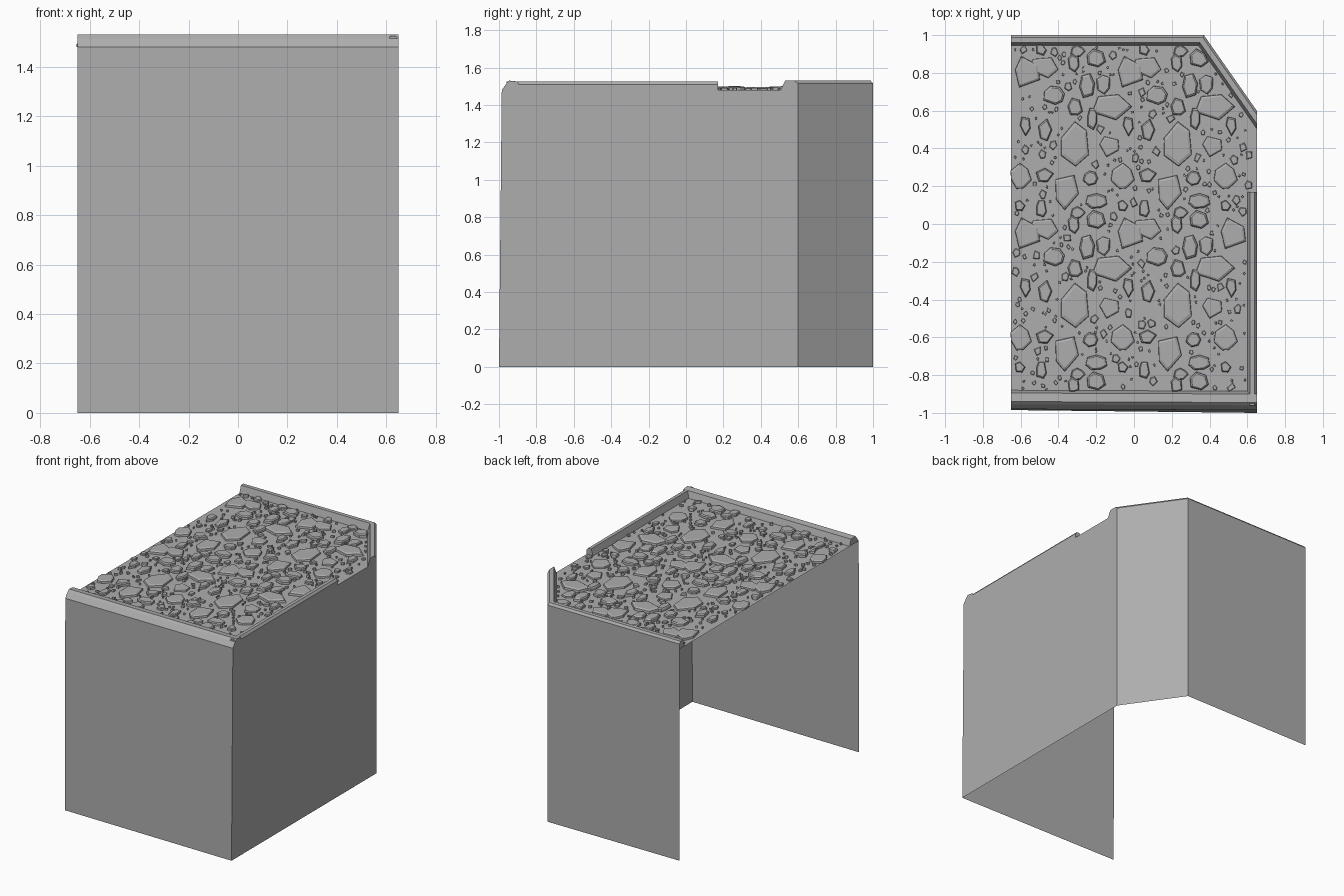
import bpy, bmesh, math, random
from mathutils import Vector

if "Cube" in bpy.data.objects:
    bpy.data.objects.remove(bpy.data.objects["Cube"])
rng = random.Random(4)
FLOOR = 1.48

stone_mat = bpy.data.materials.new("stone_grey")
stone_mat.use_nodes = True
GREY = (0.42, 0.42, 0.42, 1)
stone_mat.diffuse_color = GREY
stone_mat.node_tree.nodes["Principled BSDF"].inputs["Base Color"].default_value = GREY


def finish(name, bm, fix_normals=True):
    """Turn a bmesh into a flat shaded object."""
    if fix_normals:
        bmesh.ops.recalc_face_normals(bm, faces=bm.faces)
    mesh = bpy.data.meshes.new(name)
    bm.to_mesh(mesh)
    bm.free()
    mesh.materials.append(stone_mat)
    obj = bpy.data.objects.new(name, mesh)
    bpy.context.collection.objects.link(obj)
    return obj


def sweep(name, path, inward, profile):
    """Run a (depth, height) profile along a path; inward gives the mitre at each point."""
    bm = bmesh.new()
    rings = []
    for (x, y), (ix, iy) in zip(path, inward):
        rings.append([bm.verts.new((x + ix * d, y + iy * d, z)) for d, z in profile])
    for a, b in zip(rings, rings[1:]):
        for i in range(len(profile) - 1):
            bm.faces.new((a[i], b[i], b[i + 1], a[i + 1]))
    bm.faces.new(rings[0])
    bm.faces.new(rings[-1][::-1])
    return finish(name, bm)


# Outer walls, open on the left side and underneath
base = [(-0.65, -0.985), (0.65, -1), (0.65, 0.6), (0.37, 1), (-0.65, 1)]
top = [(-0.65, -0.98), (0.65, -0.985)] + base[2:]
bm = bmesh.new()
low = [bm.verts.new((x, y, 0)) for x, y in base]
high = [bm.verts.new((x, y, FLOOR)) for x, y in top]
for i in range(len(base) - 1):
    bm.faces.new((low[i], low[i + 1], high[i + 1], high[i]))
finish("outer_walls", bm, False)

# Ground slab
bm = bmesh.new()
bm.faces.new([bm.verts.new((x, y, FLOOR)) for x, y in top])
finish("ground", bm, False)

# Raised rims
sweep("front_rim", top[:2], [(0, 1), (0, 1)],
      [(0, FLOOR), (0.025, 1.515), (0.04, 1.53), (0.085, 1.525), (0.1, FLOOR)])
sweep("right_rim", [(0.65, -0.96), (0.65, 0.17)], [(-1, 0), (-1, 0)],
      [(0, FLOOR), (0, 1.51), (0.012, 1.525), (0.035, 1.525), (0.05, FLOOR)])
sweep("back_rim", [top[4], top[3], top[2]], [(0, -1), (-0.52, -1), (0, -1.74)],
      [(0, FLOOR), (0, 1.515), (0.012, 1.53), (0.04, 1.53), (0.055, FLOOR)])


def room(x, y):
    """Distance from a point to the nearest edge of the paved area."""
    right = 0.6 if y < 0.17 else 0.64
    chamfer = 0.82 * (0.65 - x) + 0.57 * (0.6 - y) - 0.05
    return min(x + 0.655, right - x, y + 0.89, 0.95 - y, chamfer)


def add_stone(bm, x, y, rx, ry, seed, height):
    """Irregular flat stone with a chamfered top."""
    shape = random.Random(seed)
    sides = shape.choice((5, 6, 7)) if rx > 0.025 else shape.choice((4, 5))
    start = shape.uniform(0, math.tau)
    outline = []
    for i in range(sides):
        a = start + math.tau * (i + shape.uniform(-0.22, 0.22)) / sides
        r = shape.uniform(0.9, 1.12)
        outline.append(Vector((rx * r * math.cos(a), ry * r * math.sin(a))))
    # Keep the outline within the paved area
    for p in outline:
        for _ in range(12):
            if room(x + p.x, y + p.y) > 0:
                break
            p *= 0.9
    rings = []
    for scale, z in ((1, 0), (0.97, 0.7), (0.8, 1)):
        rings.append([bm.verts.new((x + p.x * scale, y + p.y * scale, FLOOR + z * height))
                      for p in outline])
    for a, b in zip(rings, rings[1:]):
        for i in range(sides):
            j = (i + 1) % sides
            bm.faces.new((a[i], a[j], b[j], b[i]))
    bm.faces.new(rings[-1])


# Paving stones: one patch (centre and half sizes in hundredths), repeated over the ground
PATCH = [
    (-31, 42, 8, 12), (-36, 18, 7, 10), (-2, 80, 7, 9), (-12, 62, 10, 7),
    (-13, 41, 6, 6), (-6, 25, 6, 7), (-20, 12, 6, 4), (-20, 2, 6, 5),
    (-48, 83, 9, 6), (-32, 85, 3, 5), (-42, 68, 6, 5), (-25, 73, 4, 7),
    (-16, 74, 4, 5), (-31, 62, 4, 5), (-47, 50, 4, 6), (-47, 26, 5, 4),
    (-49, 8, 3, 5), (-23, 24, 4, 4), (-3, 52, 3, 6), (-22, 56, 3, 6),
    (-30, 6, 4, 3), (-6, 10, 3, 3),
]
STEP_X, STEP_Y = 0.545, 0.855
placed = []
bm = bmesh.new()
for i in range(-1, 3):
    for j in range(-2, 2):
        for k, stone in enumerate(PATCH):
            x, y, rx, ry = (v / 100 for v in stone)
            x += i * STEP_X
            y += j * STEP_Y
            if room(x, y) > min(rx, ry) * 0.5:
                add_stone(bm, x, y, rx, ry, k, 0.016 + 0.002 * (k % 4))
                placed.append((x, y, rx, ry))
finish("paving_stones", bm)

# Small pebbles fill the gaps
bm = bmesh.new()
for n in range(1500):
    x, y = rng.uniform(-0.63, 0.63), rng.uniform(-0.88, 0.94)
    r = rng.choice((0.007, 0.012, 0.022))
    clear = all(((x - a) / (c + r)) ** 2 + ((y - b) / (d + r)) ** 2 > 1.1
                for a, b, c, d in placed)
    if clear and room(x, y) > r:
        add_stone(bm, x, y, r, r * 1.2, n, 0.012)
        placed.append((x, y, r, r * 1.2))
finish("pebbles", bm)
